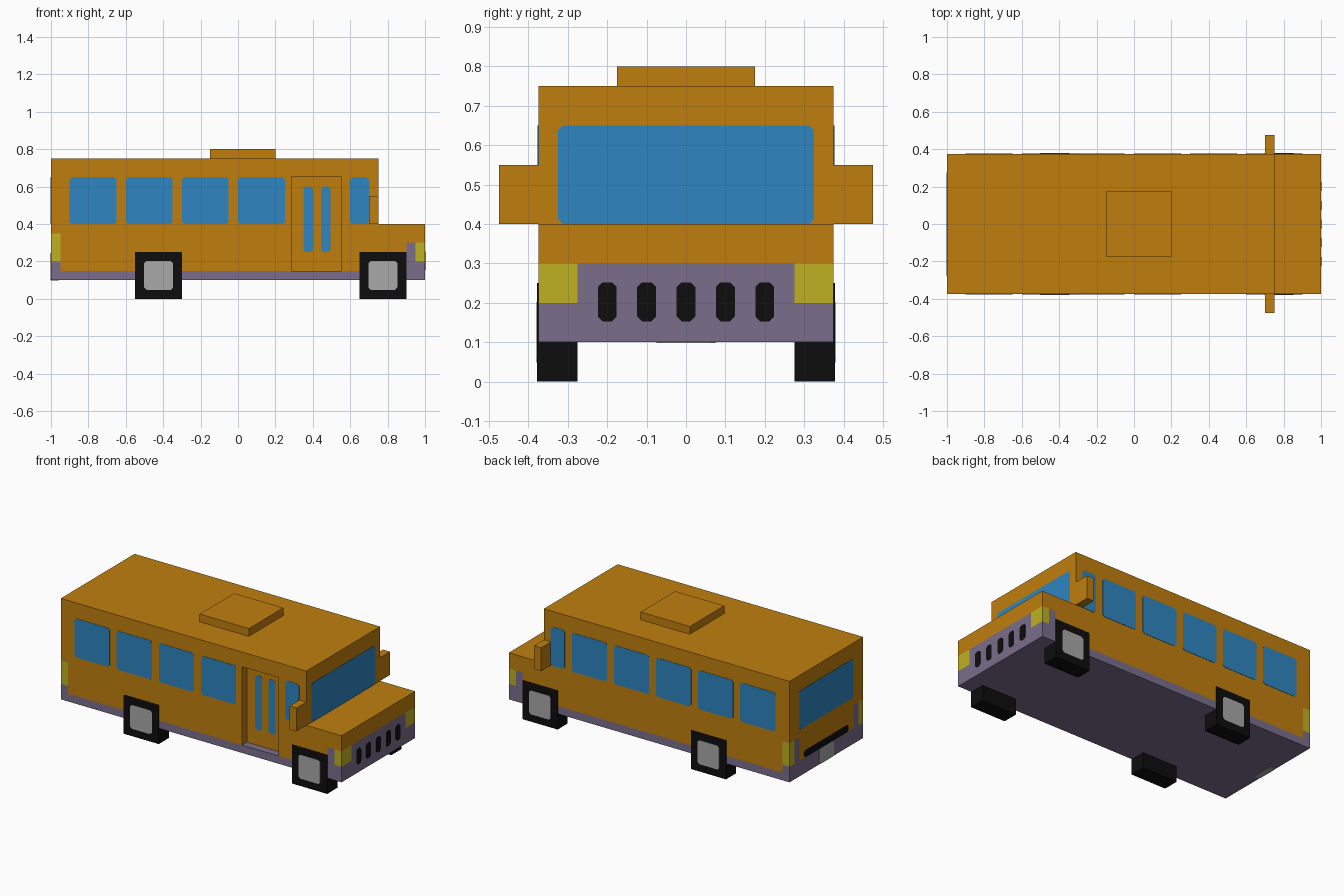
import bpy, bmesh
from mathutils import Vector

if "Cube" in bpy.data.objects:
    bpy.data.objects.remove(bpy.data.objects["Cube"], do_unlink=True)


def material(name, rgb):
    lin = [((c / 255 + 0.055) / 1.055) ** 2.4 if c > 10 else c / 255 / 12.92 for c in rgb]
    m = bpy.data.materials.new(name)
    m.use_nodes = True
    m.diffuse_color = (*lin, 1)
    m.node_tree.nodes["Principled BSDF"].inputs["Base Color"].default_value = (*lin, 1)
    return m


ORANGE = material("orange_paint", (192, 127, 13))
PURPLE = material("purple_trim", (122, 110, 140))
YELLOW = material("yellow_lamp", (191, 177, 34))
BLUE = material("blue_glass", (46, 134, 193))
BLACK = material("black_rubber", (13, 13, 13))
GREY = material("grey_metal", (168, 168, 169))


def finish(name, bm, *mats):
    bmesh.ops.recalc_face_normals(bm, faces=bm.faces)
    me = bpy.data.meshes.new(name)
    bm.to_mesh(me)
    bm.free()
    for m in mats:
        me.materials.append(m)
    ob = bpy.data.objects.new(name, me)
    bpy.context.collection.objects.link(ob)
    return ob


def box_mesh(lo, hi):
    bm = bmesh.new()
    bmesh.ops.create_cube(bm, size=1)
    lo, hi = Vector(lo), Vector(hi)
    for v in bm.verts:
        v.co = (lo + hi) / 2 + v.co * (hi - lo)
    return bm


def box(name, lo, hi, mat):
    return finish(name, box_mesh(lo, hi), mat)


def plate(name, axis, at, side, u, v, mat, c=0.012):
    """Thin plate with clipped corners, on the plane axis = at, facing side."""
    (a, b), (d, e) = u, v
    pts = [(a + c, d), (b - c, d), (b, d + c), (b, e - c),
           (b - c, e), (a + c, e), (a, e - c), (a, d + c)]
    bm = bmesh.new()
    rings = []
    for depth in (at - 0.001 * side, at + 0.002 * side):
        ring = []
        for p in pts:
            co = list(p)
            co.insert(axis, depth)
            ring.append(bm.verts.new(co))
        rings.append(ring)
        bm.faces.new(ring)
    for i in range(8):
        j = (i + 1) % 8
        bm.faces.new((rings[0][i], rings[0][j], rings[1][j], rings[1][i]))
    return finish(name, bm, mat)


def cut(bm, axis, *values):
    for val in values:
        no = Vector((0, 0, 0))
        no[axis] = 1
        bmesh.ops.bisect_plane(bm, geom=bm.verts[:] + bm.edges[:] + bm.faces[:],
                               dist=1e-5, plane_co=no * val, plane_no=no)


def pull(bm, faces, vec):
    """Extrude faces along vec and drop the faces left behind."""
    new = bmesh.ops.extrude_face_region(bm, geom=faces)["geom"]
    bmesh.ops.translate(bm, vec=vec, verts=[g for g in new if isinstance(g, bmesh.types.BMVert)])
    old = [f for f in faces if f.is_valid]
    if old:
        bmesh.ops.delete(bm, geom=old, context="FACES")


# Body: low box, cabin raised behind the hood, entrance pushed in
W = 0.375
bm = box_mesh((-1, -W, 0.1), (1, W, 0.4))
cut(bm, 0, 0.75)
pull(bm, [f for f in bm.faces if f.normal.z > 0.9 and f.calc_center_median().x < 0.75], (0, 0, 0.35))
cut(bm, 0, -0.95, 0.29, 0.55, 0.9, 0.95)
cut(bm, 1, -0.325, -0.275, 0.275, 0.325)
cut(bm, 2, 0.15, 0.2, 0.3, 0.35, 0.655)
bm.normal_update()
door = []
for f in bm.faces:
    p = f.calc_center_median()
    if f.normal.y < -0.9 and 0.29 < p.x < 0.55 and 0.15 < p.z < 0.655:
        door.append(f)
pull(bm, door, (0, 0.05, 0))


# Paint: 0 orange, 1 purple trim, 2 yellow lamps
def paint(p):
    y = abs(p.y)
    if p.x > 0.9 and p.z < 0.3:                       # nose
        lamp = p.z > 0.2 and p.x > 0.95 and y > 0.275
        return 2 if lamp else 1
    if p.x < -0.95 and p.z < 0.35:                    # tail
        if p.z < 0.2:
            return 1
        return 2 if y > 0.325 else 1 if y > 0.275 else 0
    return 1 if p.z < 0.151 else 0                    # skirt and floor


for f in bm.faces:
    f.material_index = paint(f.calc_center_median())
finish("body", bm, ORANGE, PURPLE, YELLOW)

# Roof hatch
box("roof_hatch", (-0.15, -0.175, 0.745), (0.2, 0.175, 0.8), ORANGE)

# Side parts
for s, side in ((-1, "right"), (1, "left")):
    ya, yb = sorted((s * 0.37, s * 0.475))
    box(f"{side}_mirror", (0.7, ya, 0.4), (0.75, yb, 0.55), ORANGE)
    spans = [(-0.9 + 0.3 * i, -0.65 + 0.3 * i) for i in range(4 if s < 0 else 5)] + [(0.6, 0.7)]
    for i, u in enumerate(spans):
        plate(f"{side}_window_{i + 1}", 1, s * W, s, u, (0.4, 0.65), BLUE)
    for x, end in ((-0.425, "rear"), (0.775, "front")):
        ya, yb = sorted((s * 0.275, s * 0.378))
        box(f"{side}_{end}_wheel", (x - 0.125, ya, 0), (x + 0.125, yb, 0.25), BLACK)
        plate(f"{side}_{end}_hub", 1, s * 0.378, s, (x - 0.077, x + 0.077), (0.048, 0.202), GREY)

# Door glass
for i, u in enumerate(((0.35, 0.4), (0.445, 0.495))):
    plate(f"door_glass_{i + 1}", 1, -0.325, -1, u, (0.25, 0.6), BLUE)

# Front windscreen and grille
plate("windscreen", 0, 0.75, 1, (-0.325, 0.325), (0.4, 0.65), BLUE)
for i in range(5):
    y = -0.2 + 0.1 * i
    plate(f"grille_slot_{i + 1}", 0, 1, 1, (y - 0.024, y + 0.024), (0.153, 0.252), BLACK)

# Rear window, vent bar and plate
plate("rear_window", 0, -1, -1, (-0.275, 0.275), (0.4, 0.65), BLUE)
plate("rear_vent", 0, -1, -1, (-0.225, 0.225), (0.2, 0.245), BLACK)
plate("rear_plate", 0, -1, -1, (-0.075, 0.075), (0.1, 0.2), GREY)
plate("rear_plate_underside", 2, 0.1, -1, (-1, -0.96), (-0.075, 0.075), GREY)
